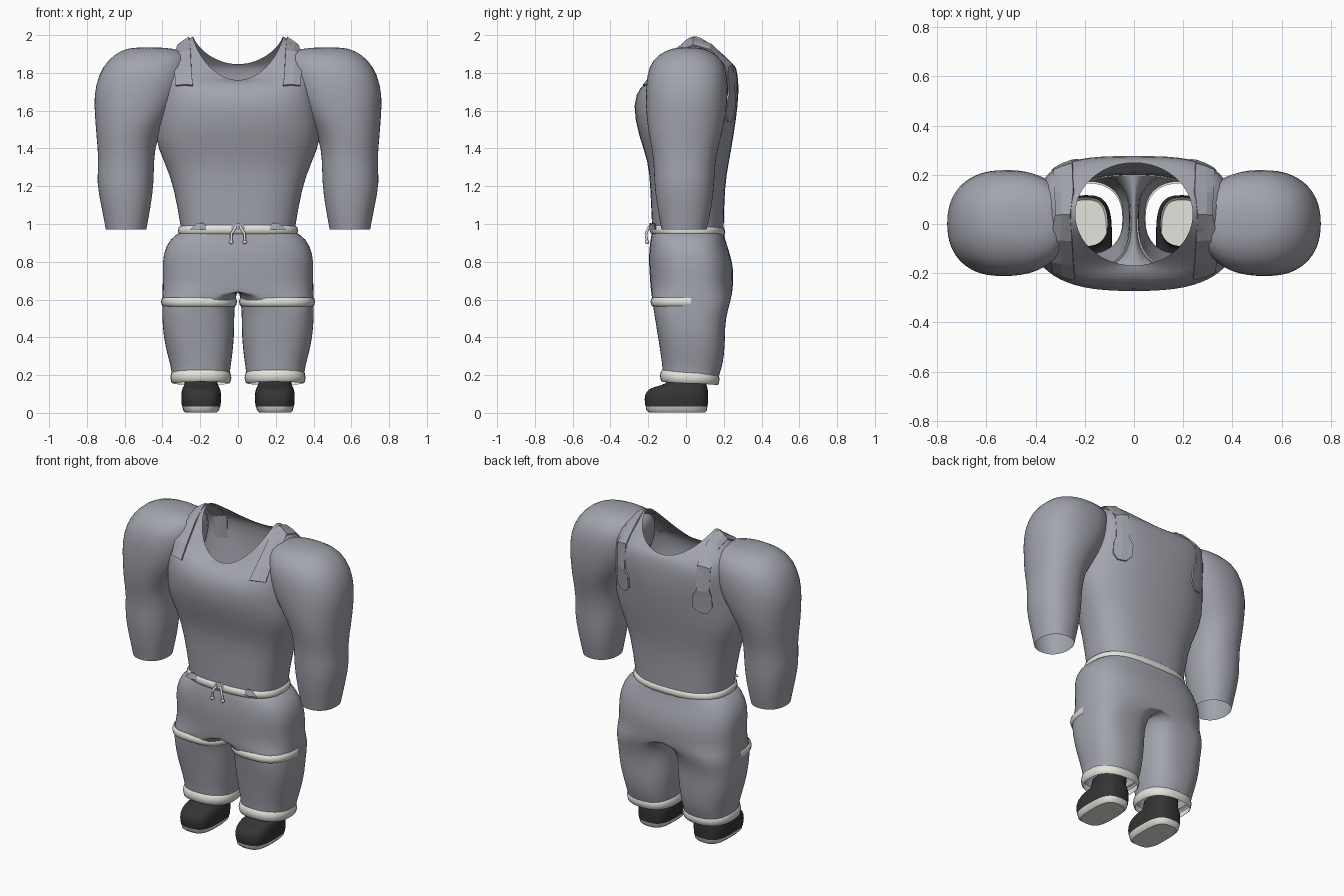
import bpy, bmesh, math
from mathutils import Vector
from mathutils.bvhtree import BVHTree

cube = bpy.data.objects.get("Cube")
if cube:
    bpy.data.objects.remove(cube, do_unlink=True)


def material(name, rgb):
    mat = bpy.data.materials.new(name)
    mat.use_nodes = True
    color = (*rgb, 1.0)
    mat.diffuse_color = color
    mat.node_tree.nodes["Principled BSDF"].inputs["Base Color"].default_value = color
    return mat


GREY = material("cloth grey", (.36, .375, .42))
WHITE = material("trim off white", (.78, .77, .72))
DARK = material("shoe charcoal", (.035, .035, .035))


def finish(name, bm, mat, mirror=False, subdivide=False, smooth=True, recalc=True):
    """Turn a bmesh into a named, coloured object with its modifiers."""
    if recalc:
        bmesh.ops.recalc_face_normals(bm, faces=bm.faces[:])
    for face in bm.faces:
        face.smooth = smooth
    mesh = bpy.data.meshes.new(name)
    bm.to_mesh(mesh)
    bm.free()
    mesh.materials.append(mat)
    obj = bpy.data.objects.new(name, mesh)
    bpy.context.collection.objects.link(obj)
    if mirror:
        obj.modifiers.new("Mirror", "MIRROR")
    if subdivide:
        mod = obj.modifiers.new("Subdivision", "SUBSURF")
        mod.levels = mod.render_levels = 1
    return obj


def ring_points(z, x0, x1, y0, y1, power, z_front=None, z_back=None, count=32):
    """Superellipse cross-section whose height can differ at front and back."""
    for i in range(count):
        angle = math.tau * i / count
        c, s = math.cos(angle), math.sin(angle)
        x = math.copysign(abs(c) ** (2 / power), c)
        y = math.copysign(abs(s) ** (2 / power), s)
        end = z_front if s < 0 else z_back
        lift = (end - z) * abs(s) ** 1.4 if end is not None else 0
        yield Vector(((x0 + x1 + (x1 - x0) * x) / 2,
                      (y0 + y1 + (y1 - y0) * y) / 2, z + lift))


def loft(name, rings, mat, cap_end=False, half=False, back_limit=None, **options):
    """Skin the rings; half keeps x >= 0 and opens the part along the centre."""
    bm = bmesh.new()
    loops = []
    for ring in rings:
        points = list(ring_points(*ring))
        if half:
            for p in points:
                p.x = max(p.x, 0)
        loops.append([bm.verts.new(p) for p in points])
    for low, high in zip(loops, loops[1:]):
        for i in range(len(low)):
            corners = (low[i - 1], low[i], high[i], high[i - 1])
            if half and max(v.co.x for v in corners) < .0001:
                continue
            if back_limit and max(v.co.y for v in corners) > back_limit:
                continue
            bm.faces.new(corners)
    if cap_end:
        bm.faces.new(loops[-1])
    bmesh.ops.delete(bm, geom=[v for v in bm.verts if not v.link_faces],
                     context="VERTS")
    return finish(name, bm, mat, **options)


def trim_band(name, z, half_height, x0, x1, y0, y1, power, tilt=0, **options):
    """Rounded raised band following a cross-section."""
    rings = []
    for step, grow in ((-1, -.004), (-.8, .003), (0, .008), (.8, .003), (1, -.004)):
        h = z + step * half_height
        rings.append((h, x0 - grow, x1 + grow, y0 - grow, y1 + grow, power,
                      h + tilt, h - tilt))
    return loft(name, rings, WHITE, **options)


# Torso with a scooped neckline
torso_rings = [
    (.975, .303, -.18, .2, 2.6),
    (1.2, .34, -.19, .205, 2.6),
    (1.33, .392, -.2, .228, 2.5),
    (1.46, .45, -.25, .252, 2.5),
    (1.64, .425, -.288, .278, 2.6),
    (1.78, .4, -.24, .28, 3.3, 1.73, 1.75),
    (1.91, .38, -.2, .268, 3.4, 1.755, 1.83),
    (2.0, .24, -.17, .25, 2, 1.76, 1.845),
]
torso = loft("torso", [(r[0], -r[1], *r[1:]) for r in torso_rings], GREY,
             subdivide=True)

# Full sleeves, joined to the torso at the shoulder and open at the wrist
arm_rings = [
    (.97, .485, .70, -.13, .11, 2.2),
    (1.1, .46, .725, -.155, .14, 2.2),
    (1.22, .445, .75, -.17, .15, 2.2),
    (1.34, .445, .737, -.17, .155, 2.2),
    (1.46, .43, .75, -.195, .185, 2.2),
    (1.56, .36, .757, -.21, .21, 2.2),
    (1.68, .29, .765, -.215, .222, 2.3),
    (1.79, .26, .74, -.208, .22, 2.3),
    (1.87, .26, .69, -.18, .195, 2.3),
    (1.92, .28, .62, -.11, .13, 2.3),
    (1.936, .4, .55, -.04, .06, 2),
]
loft("sleeves", arm_rings, GREY, cap_end=True, mirror=True, subdivide=True)

# Trousers: the seat splits into two legs below the crotch
seat_rings = [
    (.96, .30, -.18, .2),
    (.925, .362, -.188, .205),
    (.84, .4, -.198, .235),
    (.75, .4, -.195, .255),
    (.66, .4, -.188, .248),
]
leg_rings = [
    (.6, .015, .402, -.18, .24, 2.8),
    (.5, .02, .402, -.165, .208, 2.7),
    (.4, .02, .395, -.148, .208, 2.6),
    (.3, .03, .372, -.133, .202, 2.4),
    (.24, .04, .355, -.125, .19, 2.4),
    (.19, .045, .35, -.122, .17, 2.4, .2, .18),
]
trouser_rings = [(r[0], -r[1], *r[1:], 2.7) for r in seat_rings] + leg_rings
loft("trousers", trouser_rings, GREY, half=True, mirror=True, subdivide=True)

# Off-white trims; the knee bands cover only the front of the legs
trim_band("waistband", .964, .024, -.311, .311, -.185, .2, 2.6, tilt=.007)
trim_band("knee_bands", .588, .024, .013, .4, -.18, .233, 2.8, back_limit=.08,
          mirror=True)
trim_band("ankle_cuffs", .187, .031, .043, .35, -.13, .17, 2.4, tilt=.009,
          mirror=True)

# Shoes: dark uppers open at the ankle, pale sole rims and insoles
upper_rings = [
    (.035, .093, .297, -.215, .115, 3),
    (.07, .088, .302, -.222, .118, 3),
    (.115, .09, .3, -.215, .118, 3),
    (.14, .1, .29, -.17, .112, 2.8),
    (.15, .11, .28, -.1, .108, 2.5),
    (.2, .105, .285, -.09, .112, 2.4),
]
loft("shoe_uppers", upper_rings, DARK, mirror=True, subdivide=True)
sole_rings = [
    (.002, .112, .278, -.195, .098, 3),
    (.014, .1, .29, -.21, .11, 3),
    (.038, .094, .296, -.214, .114, 3),
]
loft("sole_rims", sole_rings, WHITE, mirror=True)
loft("insoles", sole_rings[:1], WHITE, cap_end=True, mirror=True, smooth=False,
     recalc=False)

# Shoulder straps laid on the torso surface
surface = BVHTree.FromObject(torso, bpy.context.evaluated_depsgraph_get())
strap_path = [
    (.305, -.25, 1.75, .062), (.305, -.22, 1.86, .062), (.31, -.1, 1.95, .055),
    (.31, .04, 1.99, .05), (.31, .15, 1.98, .055), (.315, .29, 1.86, .05),
    (.315, .3, 1.68, .05), (.315, .3, 1.64, .08), (.315, .3, 1.57, .08),
    (.315, .3, 1.53, .035),
]
bm = bmesh.new()
rows = []
for x, y, z, width in strap_path:
    row = []
    for side in (-1, 0, 1):
        spot, normal, _, _ = surface.find_nearest(Vector((x + side * width, y, z)))
        away = normal if normal.dot(spot - Vector((0, .04, 1.6))) > 0 else -normal
        row.append(bm.verts.new(spot + away * .006))
    rows.append(row)
for a, b in zip(rows, rows[1:]):
    for i in range(2):
        bm.faces.new((a[i], a[i + 1], b[i + 1], b[i]))
straps = finish("shoulder_straps", bm, GREY, mirror=True, smooth=False)
thick = straps.modifiers.new("Thickness", "SOLIDIFY")
thick.thickness = .01
thick.offset = 0

# Cloth tabs peeking over the waistband
for label, x in (("middle", 0), ("left", .2), ("right", -.2)):
    bm = bmesh.new()
    bmesh.ops.create_cone(bm, cap_ends=True, segments=4, radius1=.055,
                          radius2=.015, depth=.035)
    bmesh.ops.scale(bm, vec=(1, .3, 1), verts=bm.verts[:])
    bmesh.ops.translate(bm, vec=(x, -.187 + abs(x) * .09, .988), verts=bm.verts[:])
    finish("waist_tab_" + label, bm, GREY, smooth=False)

# Drawstrings with rounded tips
for label, side in (("left", 1), ("right", -1)):
    curve = bpy.data.curves.new("drawstring_" + label, "CURVE")
    curve.dimensions = "3D"
    curve.bevel_depth = .007
    curve.bevel_resolution = 2
    spline = curve.splines.new("POLY")
    path = [(.012, -.195, .985), (.034, -.212, .95), (.036, -.206, .905)]
    spline.points.add(len(path) - 1)
    for point, (x, y, z) in zip(spline.points, path):
        point.co = (side * x, y, z, 1)
    curve.materials.append(WHITE)
    cord = bpy.data.objects.new("drawstring_" + label, curve)
    bpy.context.collection.objects.link(cord)
    bm = bmesh.new()
    bmesh.ops.create_uvsphere(bm, u_segments=10, v_segments=6, radius=.012)
    x, y, z = path[-1]
    bmesh.ops.translate(bm, vec=(side * x, y, z), verts=bm.verts[:])
    finish("drawstring_tip_" + label, bm, WHITE)
